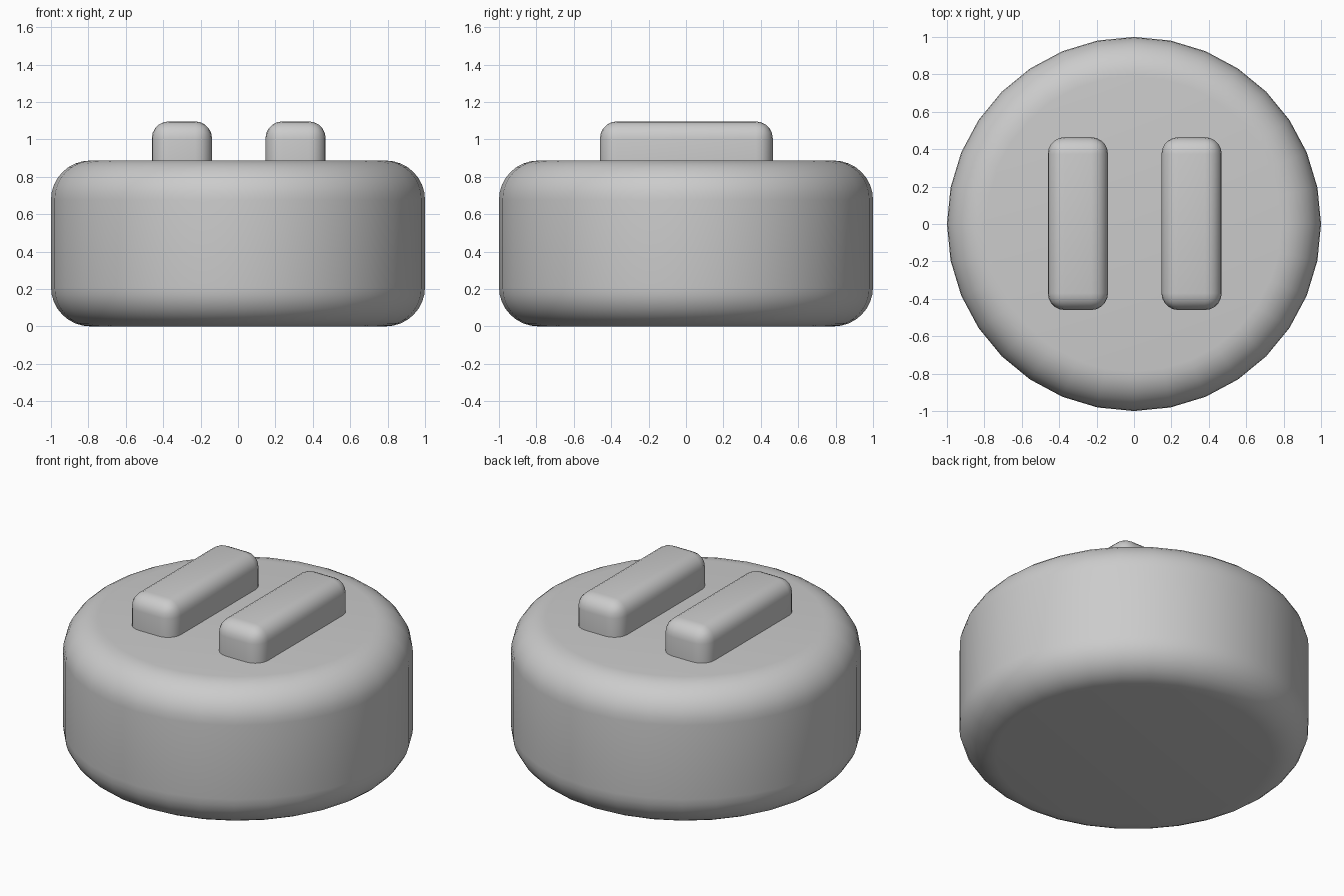
import bpy, math

if "Cube" in bpy.data.objects:
    bpy.data.objects.remove(bpy.data.objects["Cube"])

grey = bpy.data.materials.new("plain grey")
grey.diffuse_color = (0.6, 0.6, 0.6, 1)
grey.use_nodes = True
grey.node_tree.nodes["Principled BSDF"].inputs["Base Color"].default_value = grey.diffuse_color


def finish(obj, name, width, segments):
    """Name, colour, round the edges and shade smooth."""
    obj.name = name
    obj.data.materials.append(grey)
    bpy.ops.object.transform_apply(location=False, rotation=True, scale=True)
    bevel = obj.modifiers.new("rounding", 'BEVEL')
    bevel.width = width
    bevel.segments = segments
    bevel.limit_method = 'ANGLE'
    bevel.angle_limit = math.radians(45)
    bpy.ops.object.modifier_apply(modifier=bevel.name)
    bpy.ops.object.shade_smooth_by_angle(angle=math.radians(40))


# Round button body
bpy.ops.mesh.primitive_cylinder_add(vertices=32, radius=1, depth=0.887,
                                    location=(0, 0, 0.4435))
finish(bpy.context.object, "button_body", 0.21, 8)

# Two raised bars, sunk into the top
for name, x in (("left_bar", -0.30), ("right_bar", 0.308)):
    bpy.ops.mesh.primitive_cube_add(size=1, location=(x, 0.002, 0.90))
    bpy.context.object.scale = (0.322, 0.924, 0.392)
    finish(bpy.context.object, name, 0.09, 5)
